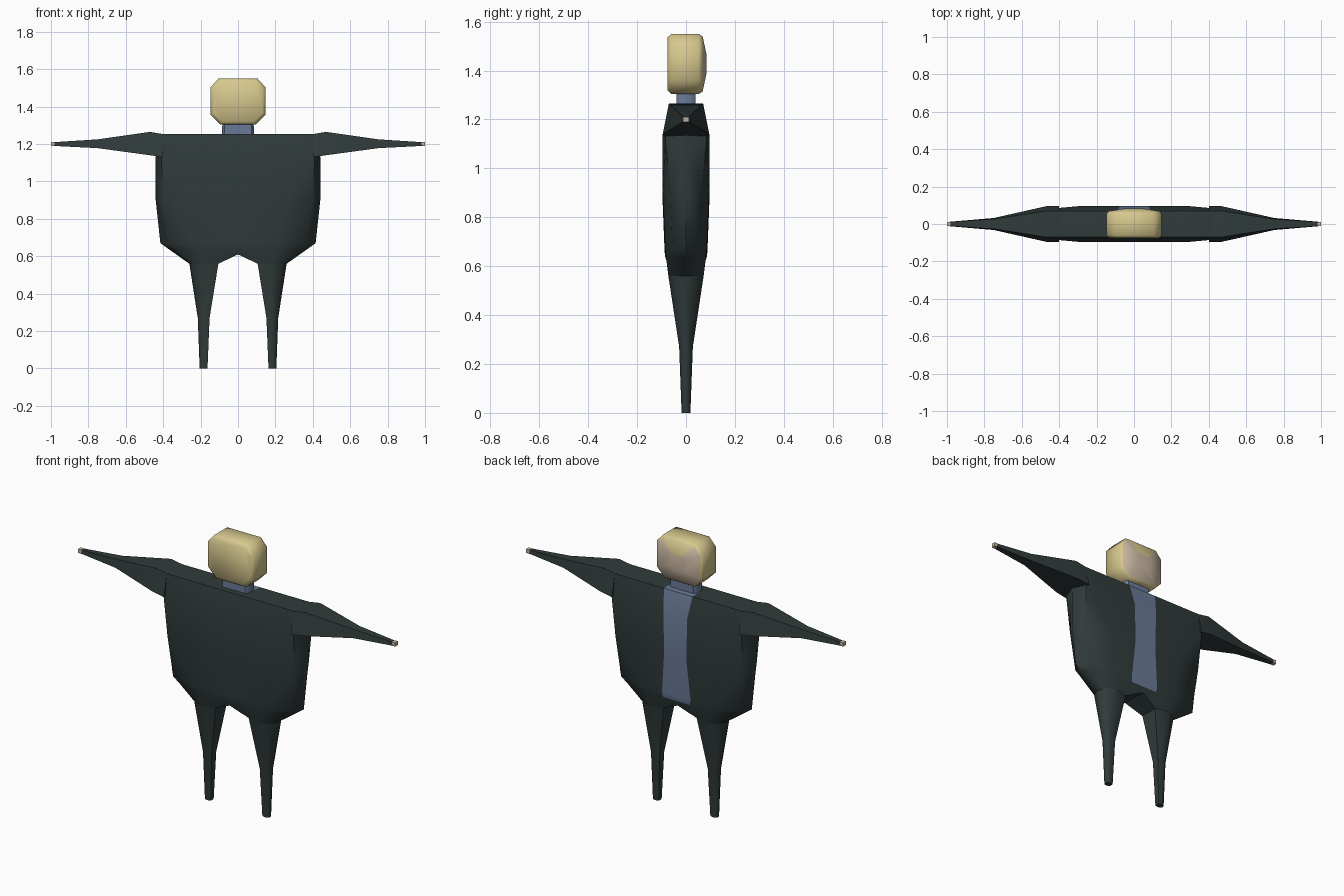
import bpy, bmesh, math

if "Cube" in bpy.data.objects:
    bpy.data.objects.remove(bpy.data.objects["Cube"])


def material(name, rgb):
    m = bpy.data.materials.new(name)
    m.diffuse_color = (*rgb, 1)
    m.use_nodes = True
    m.node_tree.nodes["Principled BSDF"].inputs["Base Color"].default_value = m.diffuse_color
    return m


SUIT = material("dark suit", (0.030, 0.043, 0.043))
SHIRT = material("blue shirt", (0.145, 0.195, 0.31))
HAIR = material("blond hair", (0.68, 0.58, 0.27))
SKIN = material("skin", (0.60, 0.49, 0.37))


def finish(name, bm, mats, angle):
    bmesh.ops.remove_doubles(bm, verts=bm.verts, dist=0.0005)
    bmesh.ops.recalc_face_normals(bm, faces=bm.faces)
    me = bpy.data.meshes.new(name)
    bm.to_mesh(me)
    bm.free()
    for m in mats:
        me.materials.append(m)
    ob = bpy.data.objects.new(name, me)
    bpy.context.collection.objects.link(ob)
    bpy.ops.object.select_all(action='DESELECT')
    ob.select_set(True)
    bpy.context.view_layer.objects.active = ob
    bpy.ops.object.shade_smooth_by_angle(angle=math.radians(angle))
    return ob


def loft(bm, rings, caps=True):
    """Skin a list of rings with equal point counts."""
    vs = [[bm.verts.new(p) for p in r] for r in rings]
    n = len(vs[0])
    for a, b in zip(vs, vs[1:]):
        for i in range(n):
            bm.faces.new((a[i], a[(i + 1) % n], b[(i + 1) % n], b[i]))
    if caps:
        bm.faces.new(vs[0])
        bm.faces.new(vs[-1])


# Torso: quarter panel rows from crotch to shoulder top, mirrored in x and y
rows = [
    [(0, .075, .61), (.105, .055, .56), (.18, .072, .56), (.24, .05, .56), (.26, 0, .56)],
    [(0, .086, .64), (.085, .086, .64), (.20, .082, .64), (.33, .055, .64), (.373, 0, .64)],
    [(0, .088, .67), (.090, .088, .67), (.22, .085, .67), (.37, .055, .67), (.415, 0, .67)],
    [(0, .097, .90), (.070, .097, .90), (.25, .095, .90), (.40, .065, .90), (.44, 0, .90)],
    [(0, .097, 1.13), (.075, .097, 1.13), (.28, .097, 1.13), (.41, .085, 1.13), (.44, 0, 1.13)],
    [(0, .07, 1.253), (.09, .07, 1.253), (.28, .07, 1.253), (.41, .07, 1.253), (.43, 0, 1.253)],
    [(0, 0, 1.255), (.09, 0, 1.255), (.28, 0, 1.255), (.41, 0, 1.255), (.43, 0, 1.253)],
]
bm = bmesh.new()
for sx in (1, -1):
    for sy in (1, -1):
        g = [[bm.verts.new((x * sx, y * sy, z)) for x, y, z in r] for r in rows]
        for j in range(len(rows) - 1):
            for i in range(4):
                f = bm.faces.new((g[j][i], g[j][i + 1], g[j + 1][i + 1], g[j + 1][i]))
                # Shirt strip down the middle of the +y side
                if i == 0 and sy == 1 and j >= 1:
                    f.material_index = 1
    # Crotch underside
    bm.faces.new([bm.verts.new((x * sx, y, z)) for x, y, z in
                  ((0, .075, .61), (.105, .055, .56), (.105, -.055, .56), (0, -.075, .61))])
finish("torso", bm, [SUIT, SHIRT], 50)

# Legs: eight-sided tapering tubes
for sx, side in ((1, "right"), (-1, "left")):
    bm = bmesh.new()
    rings = []
    for z, x0, x1, d in ((.56, .105, .26, .072), (.27, .152, .215, .028), (0, .163, .205, .018)):
        c, h = (x0 + x1) / 2, (x1 - x0) / 2
        shape = ((1, 0), (.75, .7), (0, 1), (-1, .75), (-1, 0), (-1, -.75), (0, -1), (.75, -.7))
        rings.append([(sx * (c + h * u), d * v, z) for u, v in shape])
    loft(bm, rings)
    finish(side + "_leg", bm, [SUIT], 50)

    # Arm: wide shoulder narrowing to the wrist
    bm = bmesh.new()
    rings = []
    for x, zb, zt, yb, yt in ((.40, 1.13, 1.253, .097, .07), (.47, 1.14, 1.265, .095, .07),
                              (.75, 1.178, 1.225, .032, .026), (.985, 1.19, 1.21, .012, .011)):
        zm, ym = (zb + zt) / 2, (yb + yt) / 2
        rings.append([(sx * x, y, z) for y, z in
                      ((yb, zb), (ym, zm), (yt, zt), (-yt, zt), (-ym, zm), (-yb, zb))])
    loft(bm, rings)
    finish(side + "_arm", bm, [SUIT], 50)

    # Hand: small stub at the wrist
    bm = bmesh.new()
    loft(bm, [[(sx * x, y, 1.2 + z) for y, z in ((.012, -.011), (.012, .011), (-.012, .011), (-.012, -.011))]
              for x in (.98, 1.0)])
    finish(side + "_hand", bm, [SKIN], 30)

# Neck
bm = bmesh.new()
loft(bm, [[(x * w, y * .038, z) for x, y in
           ((1, .6), (.85, 1), (-.85, 1), (-1, .6), (-1, -.6), (-.85, -1), (.85, -1), (1, -.6))]
          for z, w in ((1.24, .087), (1.32, .083))])
finish("neck", bm, [SHIRT], 40)

# Head: chamfered block with a slightly bulging face on the +y side
outline = ((.148, .075), (.105, .123), (-.105, .123), (-.148, .075),
           (-.148, -.068), (-.095, -.123), (.095, -.123), (.148, -.068))
bm = bmesh.new()
loft(bm, [[(u * s, y, 1.427 + v * s) for u, v in outline] for y, s in
          ((-.076, .88), (-.06, 1), (.052, 1), (.068, .92), (.083, .35))])
for f in bm.faces:
    c = f.calc_center_median()
    if c.y > .065 and c.z < 1.49:
        f.material_index = 1
finish("head", bm, [HAIR, SKIN], 60)
